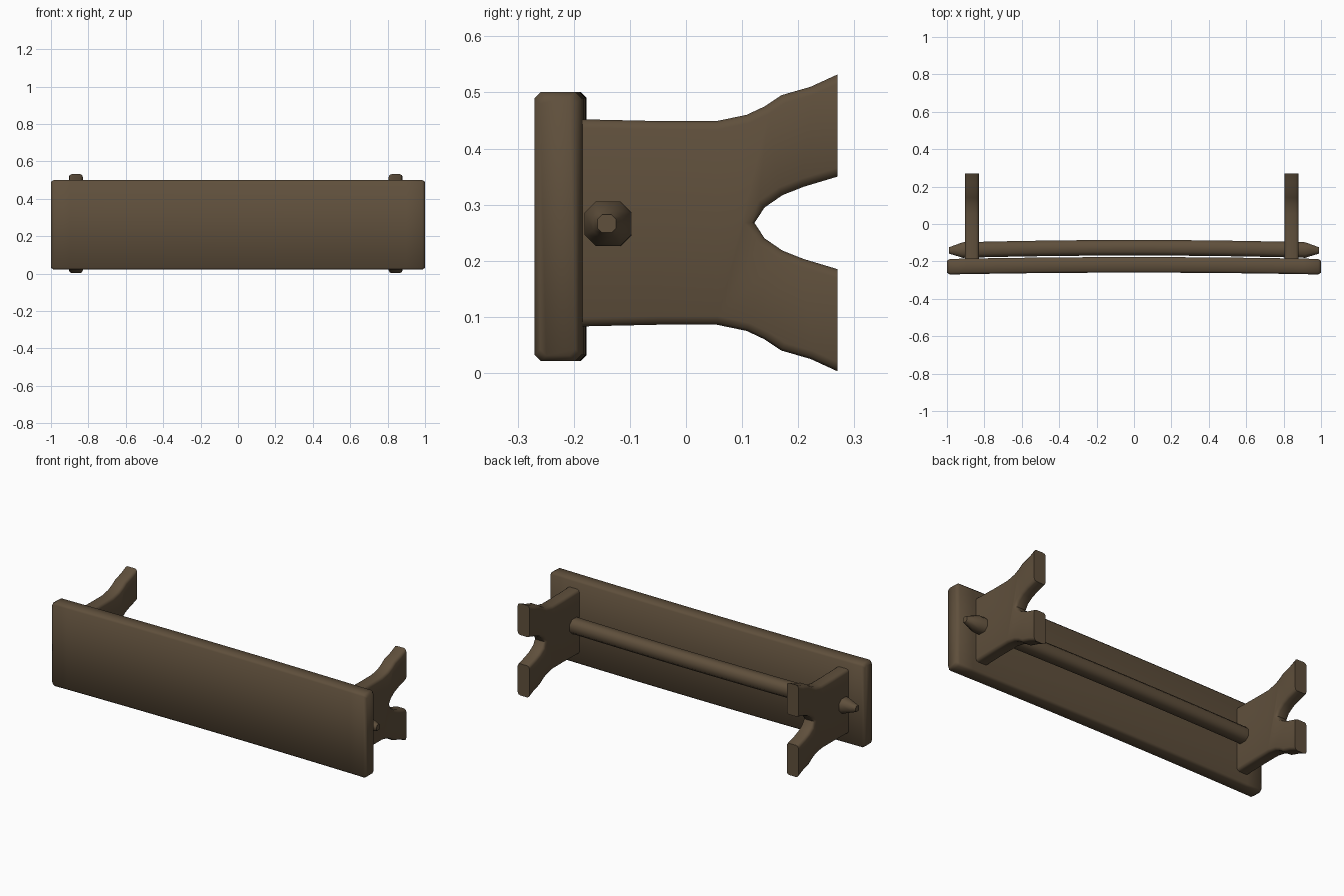
import bpy, bmesh, math

if "Cube" in bpy.data.objects:
    bpy.data.objects.remove(bpy.data.objects["Cube"])

wood = bpy.data.materials.new("dark brown wood")
wood.diffuse_color = (0.115, 0.079, 0.045, 1)
wood.use_nodes = True
wood.node_tree.nodes["Principled BSDF"].inputs["Base Color"].default_value = wood.diffuse_color


def finish(name, bm, angle=50):
    bmesh.ops.recalc_face_normals(bm, faces=bm.faces)
    me = bpy.data.meshes.new(name)
    bm.to_mesh(me)
    bm.free()
    me.materials.append(wood)
    for p in me.polygons:
        p.use_smooth = True
    me.set_sharp_from_angle(angle=math.radians(angle))
    ob = bpy.data.objects.new(name, me)
    bpy.context.collection.objects.link(ob)
    return ob


def loft(name, rings):
    """Join chamfered rectangles (x, y, z, half_y, half_z, chamfer) along x."""
    bm = bmesh.new()
    loops = []
    for x, y, z, hy, hz, c in rings:
        pts = [(hy, hz - c), (hy - c, hz), (c - hy, hz), (-hy, hz - c),
               (-hy, c - hz), (c - hy, -hz), (hy - c, -hz), (hy, c - hz)]
        loops.append([bm.verts.new((x, y + a, z + b)) for a, b in pts])
    for a, b in zip(loops, loops[1:]):
        for i in range(8):
            j = (i + 1) % 8
            bm.faces.new((a[i], a[j], b[j], b[i]))
    bm.faces.new(loops[0])
    bm.faces.new(loops[-1])
    return finish(name, bm)


# Seat: slightly bowed plank with chamfered rim
rings = []
for x in [-1, -0.985] + [i / 10 for i in range(-9, 10)] + [0.985, 1]:
    d = 0.01 if abs(x) == 1 else 0
    rings.append((x, -0.2285 + 0.01 * (1 - x * x), 0.261, 0.0415 - d, 0.24 - d, 0.011))
loft("seat", rings)

# Stretcher: bowed octagonal bar with tapered ends
rings = []
for x in [-0.99, -0.965, -0.915] + [i / 10 for i in range(-8, 9)] + [0.915, 0.965, 0.99]:
    s = {0.99: 0.4, 0.965: 0.6}.get(abs(x), 1)
    rings.append((x, -0.127 - 0.0145 * x * x, 0.266, 0.0415 * s, 0.04 * s, 0.02 * s))
loft("stretcher", rings)

# Trestle legs: forked board profile, mirrored about its middle height
MID = 0.2675
half = [(-0.185, 0.452), (-0.05, 0.449), (0.055, 0.449), (0.108, 0.46),
        (0.14, 0.475), (0.17, 0.495), (0.222, 0.51), (0.27, 0.532),
        (0.27, 0.35), (0.21, 0.332), (0.172, 0.317), (0.14, 0.295), (0.122, MID)]
profile = half + [(y, 2 * MID - z) for y, z in reversed(half[:-1])]

for name, cx in (("left_leg", -0.867), ("right_leg", 0.843)):
    bm = bmesh.new()
    sides = [[bm.verts.new((cx + s * 0.0375, y, z)) for y, z in profile] for s in (-1, 1)]
    n = len(profile)
    for side in sides:
        bm.faces.new(side)
    for i in range(n):
        j = (i + 1) % n
        bm.faces.new((sides[0][i], sides[0][j], sides[1][j], sides[1][i]))
    bmesh.ops.recalc_face_normals(bm, faces=bm.faces)
    # soften the long rims, leaving the foot ends and seat joint flat
    rim = [e for e in bm.edges
           if abs(e.verts[0].co.x - e.verts[1].co.x) < 1e-5
           and abs(e.verts[0].co.y - e.verts[1].co.y) > 1e-4]
    bmesh.ops.bevel(bm, geom=rim, offset=0.015, segments=2, profile=0.5, affect='EDGES')
    finish(name, bm)
